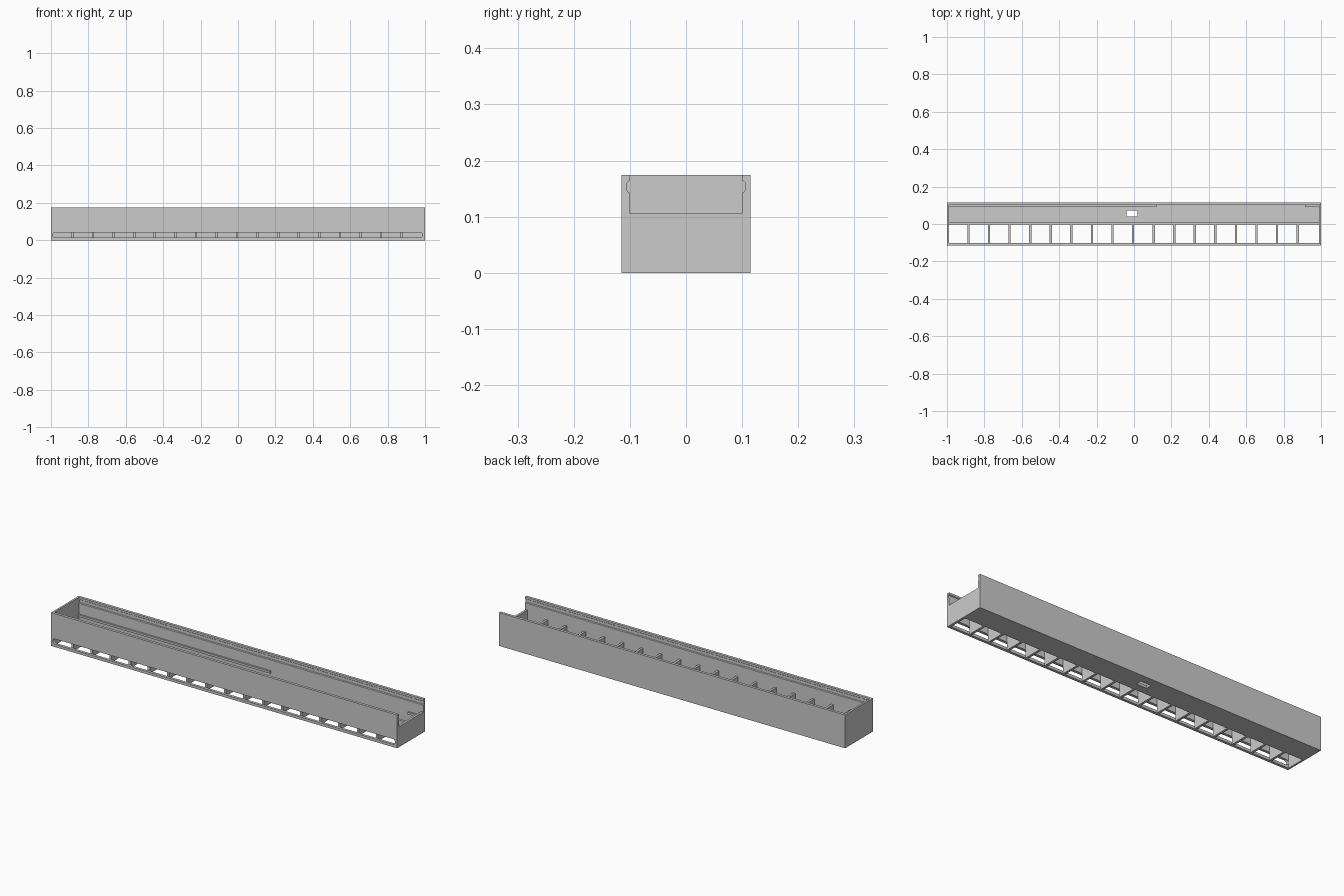
import bpy, bmesh, math

if "Cube" in bpy.data.objects:
    bpy.data.objects.remove(bpy.data.objects["Cube"])

grey = bpy.data.materials.new("plain_grey")
grey.diffuse_color = (0.6, 0.6, 0.6, 1)
grey.use_nodes = True
grey.node_tree.nodes["Principled BSDF"].inputs["Base Color"].default_value = grey.diffuse_color


def prism(name, outline, axis, a, b):
    """Extrude a 2D outline along x (outline in y,z) or y (outline in x,z)."""
    def place(p, t):
        return (t, p[0], p[1]) if axis == "x" else (p[0], t, p[1])
    bm = bmesh.new()
    lo = [bm.verts.new(place(p, a)) for p in outline]
    hi = [bm.verts.new(place(p, b)) for p in outline]
    n = len(outline)
    bm.faces.new(lo)
    bm.faces.new(hi[::-1])
    for i in range(n):
        j = (i + 1) % n
        bm.faces.new((lo[j], lo[i], hi[i], hi[j]))
    bmesh.ops.recalc_face_normals(bm, faces=bm.faces)
    mesh = bpy.data.meshes.new(name)
    bm.to_mesh(mesh)
    bm.free()
    mesh.materials.append(grey)
    obj = bpy.data.objects.new(name, mesh)
    bpy.context.collection.objects.link(obj)
    return obj


def box(name, x0, x1, y0, y1, z0, z1):
    return prism(name, [(y0, z0), (y1, z0), (y1, z1), (y0, z1)], "x", x0, x1)


def cut(target, cutter):
    mod = target.modifiers.new("cut", "BOOLEAN")
    mod.operation = "DIFFERENCE"
    mod.solver = "EXACT"
    mod.object = cutter
    bpy.context.view_layer.objects.active = target
    bpy.ops.object.modifier_apply(modifier=mod.name)
    bpy.data.objects.remove(cutter)


W, H = 0.115, 0.174           # half width, height
IN, FLOOR = 0.101, 0.013      # inner half width, floor thickness
XL, XR = -0.99, 0.988         # inner faces of the end walls
SHELF = 0.087                 # top of ribs, partition and ledges

tray = box("tray", -1, 1, -W, W, 0, H)

# Upper cavity with lid grooves, open at the right end above the low wall
side = [(IN, 0.107), (IN, 0.143), (0.105, 0.146), (0.105, 0.161),
        (IN, 0.164), (IN, 0.25)]
outline = side + [(-y, z) for y, z in reversed(side)]
cut(tray, prism("lid_channel", outline, "x", XL, 1.1))

# Lower cavity, then the open strip in the floor
cut(tray, box("cavity", XL, XR, -IN, IN, FLOOR, 0.12))
cut(tray, box("floor_opening", XL, XR, -IN, -0.003, -0.05, 0.03))

# Cable hole in the floor
cut(tray, box("floor_hole", -0.04, 0.02, 0.04, 0.071, -0.05, 0.05))

# Long round-ended slot in the front wall
r, zc = 0.014, 0.028
slot = []
for cx, start in ((XR - r, -90), (XL + r, 90)):
    for k in range(9):
        t = math.radians(start + k * 22.5)
        slot.append((cx + r * math.cos(t), zc + r * math.sin(t)))
cut(tray, prism("front_slot", slot, "y", -0.2, -0.09))

# Partition between the open cells and the solid floor
box("partition", XL, XR, -0.003, 0.01, FLOOR, SHELF)

# Ribs dividing the open strip into cells
for i in range(17):
    x = -0.885 + i * 0.11
    box(f"rib_{i + 1}", x - 0.006, x + 0.006, -IN, -0.003, 0, SHELF)

# Ledges along the back wall
box("long_ledge", XL, 0.12, 0.092, IN, 0.076, SHELF)
box("short_ledge", 0.915, XR, 0.092, IN, 0.076, SHELF)
